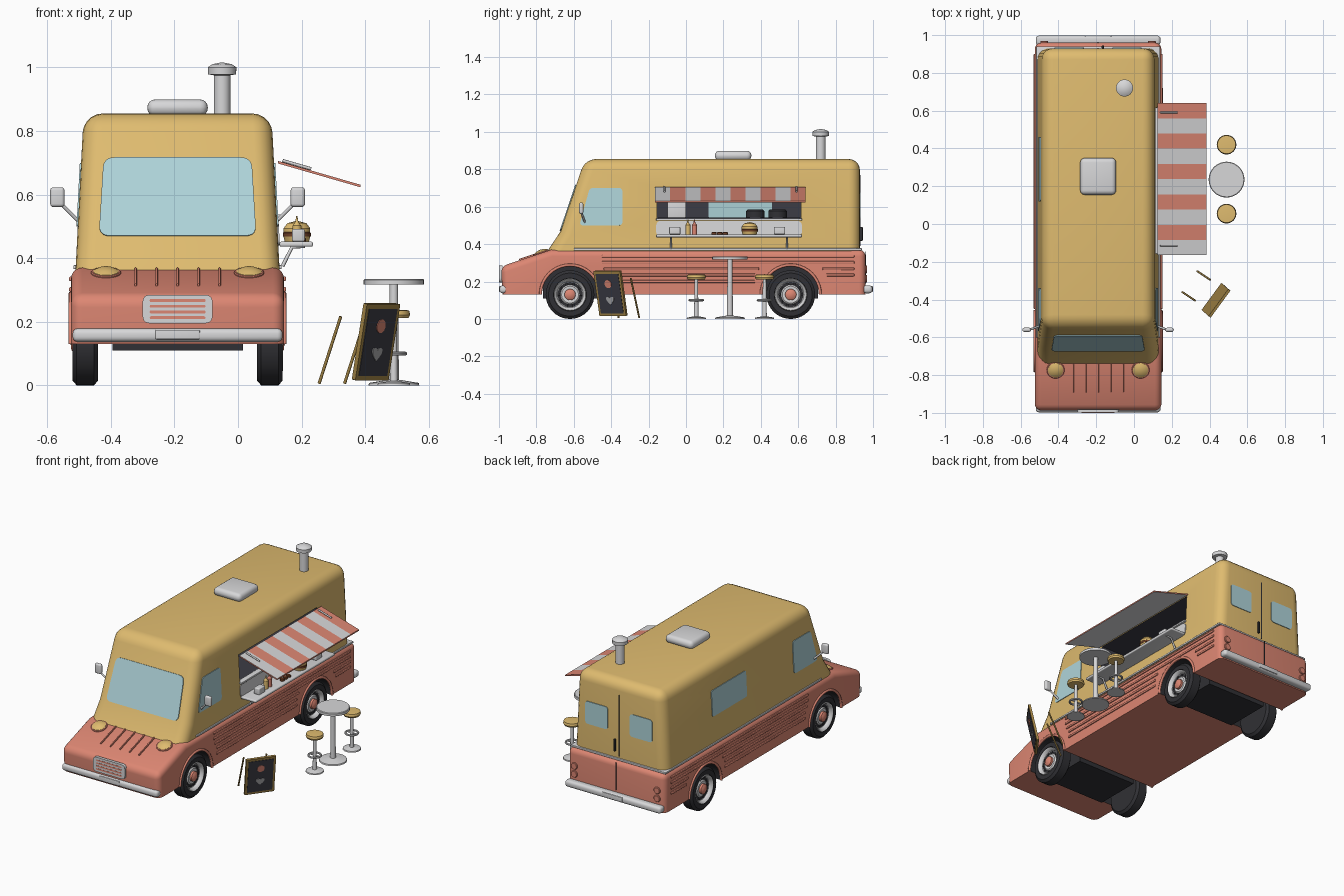
import bpy, bmesh, math
from mathutils import Vector, Matrix

if "Cube" in bpy.data.objects:
    bpy.data.objects.remove(bpy.data.objects["Cube"])


def material(name, *rgb):
    m = bpy.data.materials.new(name)
    m.use_nodes = True
    m.diffuse_color = (*rgb, 1)
    m.node_tree.nodes["Principled BSDF"].inputs["Base Color"].default_value = (*rgb, 1)
    return m


YELLOW = material("mustard_paint", .74, .50, .16)
CORAL = material("coral_paint", .72, .24, .17)
METAL = material("pale_metal", .68, .68, .69)
RUBBER = material("dark_rubber", .03, .03, .035)
GLASS = material("pale_glass", .43, .66, .70)
INSIDE = material("dark_interior", .045, .045, .06)
WOOD = material("wood", .36, .23, .06)
BROWN = material("brown_food", .16, .05, .02)
CHALK = material("grey_chalk", .40, .40, .41)
CX = -.19  # centre line of the vehicle


def finish(name, bm, *mats):
    bmesh.ops.recalc_face_normals(bm, faces=bm.faces)
    me = bpy.data.meshes.new(name)
    bm.to_mesh(me)
    bm.free()
    for m in mats:
        me.materials.append(m)
    ob = bpy.data.objects.new(name, me)
    bpy.context.collection.objects.link(ob)
    return ob


def box(name, c, size, mat, bevel=0, turn=Matrix()):
    bm = bmesh.new()
    bmesh.ops.create_cube(bm, size=1, matrix=Matrix.Diagonal((*size, 1)))
    if bevel:
        bmesh.ops.bevel(bm, geom=bm.edges[:], offset=bevel, segments=4, profile=.5, affect='EDGES')
    bm.transform(Matrix.Translation(c) @ turn)
    return finish(name, bm, mat)


def lathe(name, profile, c, mat, axis=(0, 0, 1), steps=32):
    bm = bmesh.new()
    vs = [bm.verts.new((r, 0, z)) for r, z in profile]
    es = [bm.edges.new(p) for p in zip(vs, vs[1:])]
    bmesh.ops.spin(bm, geom=vs + es, cent=(0, 0, 0), axis=(0, 0, 1), angle=math.tau, steps=steps)
    bmesh.ops.remove_doubles(bm, verts=bm.verts, dist=.0002)
    turn = Vector(axis).to_track_quat('Z', 'Y').to_matrix().to_4x4()
    bm.transform(Matrix.Translation(c) @ turn)
    return finish(name, bm, mat)


def disc(name, c, r, h, mat, axis=(0, 0, 1)):
    e = min(r, h) * .2
    return lathe(name, [(0, 0), (r, 0), (r, h - e), (r - e, h), (0, h)], c, mat, axis)


def tube(name, pts, r, mat):
    cu = bpy.data.curves.new(name, 'CURVE')
    cu.dimensions, cu.bevel_depth, cu.bevel_resolution, cu.use_fill_caps = '3D', r, 2, True
    sp = cu.splines.new('POLY')
    sp.points.add(len(pts) - 1)
    for p, q in zip(sp.points, pts):
        p.co = (*q, 1)
    cu.materials.append(mat)
    ob = bpy.data.objects.new(name, cu)
    bpy.context.collection.objects.link(ob)


def rounded(pts, r, n=5):
    """Round the corners of a flat outline."""
    out, pts = [], [Vector(p) for p in pts]
    for i, p in enumerate(pts):
        a = p + (pts[i - 1] - p).normalized() * r
        b = p + (pts[(i + 1) % len(pts)] - p).normalized() * r
        for k in range(n + 1):
            t = k / n
            out.append(a * (1 - t) ** 2 + p * 2 * t * (1 - t) + b * t * t)
    return out


def rect(w, h, r, top=None):
    w, t, h = w / 2, (top or w) / 2, h / 2
    return rounded([(-w, -h), (w, -h), (t, h), (-t, h)], r)


def plate(name, pts, origin, u, v, mat, t=.006):
    u, v = Vector(u).normalized(), Vector(v).normalized()
    n = u.cross(v).normalized()
    bm = bmesh.new()
    lo, hi = [[bm.verts.new(Vector(origin) + u * p[0] + v * p[1] + n * d) for p in pts]
              for d in (-t / 2, t / 2)]
    bm.faces.new(lo[::-1])
    bm.faces.new(hi)
    for i in range(len(pts)):
        bm.faces.new((lo[i - 1], lo[i], hi[i], hi[i - 1]))
    return finish(name, bm, mat)


def hull(name, profile, half_width, bevel, *mats):
    """Side profile pulled across the vehicle, with all but the bottom edges rounded."""
    bm = bmesh.new()
    rows = [[bm.verts.new((CX + s * half_width(z), y, z)) for y, z in profile] for s in (-1, 1)]
    for row in rows:
        bm.faces.new(row)
    for i in range(len(profile)):
        bm.faces.new((rows[0][i - 1], rows[0][i], rows[1][i], rows[1][i - 1]))
    bmesh.ops.recalc_face_normals(bm, faces=bm.faces)
    low = min(z for y, z in profile) + .001
    edges = [e for e in bm.edges if e.calc_face_angle() > .5 and max(v.co.z for v in e.verts) > low]
    bmesh.ops.bevel(bm, geom=edges, offset=bevel, segments=5, profile=.5, affect='EDGES')
    return finish(name, bm, *mats)


def cut(ob, cutter):
    mod = ob.modifiers.new("cut", 'BOOLEAN')
    mod.operation, mod.solver, mod.object = 'DIFFERENCE', 'EXACT', cutter
    bpy.context.view_layer.objects.active = ob
    bpy.ops.object.modifier_apply(modifier=mod.name)
    bpy.data.objects.remove(cutter)


def wall(z):
    return .322 - .052 * (z - .34)


# Upper body with the serving hatch
upper = hull("upper_body", [(-.755, .34), (-.67, .47), (-.54, .855), (.93, .855), (.93, .34)],
             wall, .06, YELLOW, INSIDE)
cut(upper, box("hatch_cutter", (-.13, .23, .617), (.66, .77, .176), INSIDE))
for f in upper.data.polygons:
    c = f.center
    if -.47 < c.x < .1 and -.156 < c.y < .616 and .52 < c.z < .71:
        f.material_index = 1

# Lower body with wheel arches
AXLES = (-.62, .56)
lower = hull("lower_body", [(-.98, .13), (-.99, .28), (-.72, .37), (.96, .37), (.96, .13)],
             lambda z: .335, .035, CORAL, RUBBER)
for y in AXLES:
    cut(lower, disc("arch_cutter", (-1, y, .13), .155, 2, RUBBER, (1, 0, 0)))
    box("axle_housing", (CX, y, .195), (.41, .29, .17), RUBBER)
for f in lower.data.polygons:
    if abs(f.normal.x) < .5 and any(math.hypot(f.center.y - y, f.center.z - .13) < .157 for y in AXLES):
        f.material_index = 1
box("waist_trim", (CX, .17, .372), (.655, 1.54, .012), METAL, .003)

# Wheels, arch lips and side ribs
for s in (-1, 1):
    side = CX + s * .335
    for y in AXLES:
        c, ax = (CX + s * .29, y, .13), (s, 0, 0)
        lathe("tyre", [(0, -.04), (.115, -.04), (.13, -.027), (.13, .027), (.115, .04), (.088, .04),
                       (.08, .02), (0, .015)], c, RUBBER, ax, 40)
        lathe("wheel_rim", [(0, .02), (.045, .024), (.055, .016), (.07, .02), (.075, .034),
                            (.084, .041), (.088, .03)], c, METAL, ax)
        lathe("hub_cap", [(.03, .02), (.03, .036), (.018, .044), (0, .046)], c, CORAL, ax)
        for k in range(10):
            a = math.tau * k / 10
            disc("rim_hole", (c[0] + s * .016, y + .06 * math.cos(a), .13 + .06 * math.sin(a)),
                 .007, .006, RUBBER, ax)
        arc = [math.pi * k / 20 for k in range(21)]
        tube("arch_lip", [(side, y + .158 * math.cos(a), .13 + .158 * math.sin(a)) for a in arc], .008, CORAL)
    for z, y0, y1 in ((.335, -.45, .9), (.302, -.45, .9), (.268, -.44, .39), (.235, -.42, .37),
                      (.2, -.42, .37), (.268, .73, .9), (.235, .75, .9)):
        box("side_rib", (side, (y0 + y1) / 2, z), (.012, y1 - y0, .014), CORAL, .004)
    # Cab window and mirror
    w = (CX + s * (wall(.6) + .001), -.45, .6)
    shape = [(-.12, -.1), (.11, -.1), (.11, .1), (-.065, .1)]
    shape = rounded(shape if s > 0 else [(-a, b) for a, b in shape[::-1]], .02)
    plate("cab_window", shape, w, (0, s, 0), (-s * .052, 0, 1), GLASS)
    box("side_mirror", (CX + s * .378, -.56, .592), (.045, .022, .062), METAL, .01)
    tube("mirror_arm", [(CX + s * .31, -.54, .515), (CX + s * .365, -.56, .57)], .006, METAL)
    # Headlight
    tilt = (0, -.32, .95)
    x = CX + s * .225
    disc("headlight_rim", (x, -.77, .346), .047, .013, CORAL, tilt)
    lathe("headlight", [(.042, 0), (.04, .014), (.025, .022), (0, .026)], (x, -.77, .346), YELLOW, tilt)
    # Rear door window and tail lights
    plate("rear_window", rect(.155, .14, .02), (CX + s * .153, .931, .605), (-1, 0, 0), (0, 0, 1), GLASS)
    for z in (.215, .265):
        disc("tail_light", (CX + s * .285, .955, z), .021, .014, CORAL, (0, 1, 0))

# Windscreen and left-over windows
plate("windscreen", rect(.495, .26, .035, .465), (CX, -.63, .593), (1, 0, 0), (0, .13, .385), GLASS, .008)
for name, x in (("kitchen_window", CX - wall(.617) - .001), ("kitchen_window_inside", -.458)):
    plate(name, rect(.34, .16, .015), (x, .29, .617), (0, -1, 0), (.052, 0, 1), GLASS)

# Hood ribs, grille, bumpers
for k in range(-2, 3):
    box("hood_rib", (CX + k * .066, -.815, .339), (.008, .16, .014), CORAL, .003,
        Matrix.Rotation(math.atan2(.09, .27), 4, 'X'))
plate("grille_frame", rect(.22, .09, .025), (CX, -.99, .24), (1, 0, 0), (0, 0, 1), METAL, .018)
for k in range(4):
    plate("grille_slot", rect(.175, .009, .004), (CX, -.998, .213 + k * .018), (1, 0, 0), (0, 0, 1), CORAL, .004)
for s in (-1, 1):
    box("bumper", (CX, s * .972, .158), (.66, .05, .042), METAL, .016)
    box("number_plate", (CX, s * .993, .16), (.14, .012, .03), METAL, .004)

# Rear door seam and handle
for y, z, h in ((.931, .58, .38), (.961, .275, .17)):
    box("door_seam", (CX, y, z), (.005, .004, h), RUBBER)
box("door_handle", (CX + .025, .937, .455), (.012, .016, .075), RUBBER, .004)

# Roof vent and chimney
box("roof_vent", (CX, .252, .873), (.19, .195, .052), METAL, .024)
lathe("chimney", [(0, .84), (.026, .84), (.026, .975), (.044, .978), (.045, 1), (.03, 1.01), (0, 1.016)],
      (-.05, .72, 0), METAL)

# Striped awning: stripes on top, plain underneath
bm = bmesh.new()
N, run = 10, .0805
for k in range(N):
    quad = [(.125, .706), (.385, .631), (.385, .623), (.125, .698)]
    a, b = [[bm.verts.new((x, -.165 + run * j, z)) for x, z in quad] for j in (k, k + 1)]
    for i in range(4):
        f = bm.faces.new((a[i - 1], a[i], b[i], b[i - 1]))
        f.material_index = k % 2 if i == 1 else 0 if i == 3 else 1
    if k == 0:
        bm.faces.new(a).material_index = 1
    if k == N - 1:
        bm.faces.new(b).material_index = 1
bmesh.ops.remove_doubles(bm, verts=bm.verts, dist=.0001)
finish("awning", bm, METAL, CORAL)
for y in (-.115, .59):
    tube("awning_hinge", [(.14, y, .707), (.23, y, .681)], .005, METAL)

# Serving counter
box("counter", (.183, .23, .444), (.105, .78, .016), METAL, .006)
plate("counter_back", rect(.78, .085, .03), (CX + wall(.485) + .002, .23, .482), (0, 1, 0), (-.052, 0, 1), METAL)
box("hatch_sill", (.12, .23, .532), (.035, .78, .012), METAL, .003)
for y in (-.08, .54):
    tube("counter_bracket", [(.14, y, .375), (.17, y, .435), (.21, y, .438)], .006, METAL)
    box("napkin_box", (.19, y + (.02 if y < 0 else -.04), .472), (.04, .06, .04), METAL, .006)
for y, m in ((.01, YELLOW), (.045, CORAL)):
    lathe("sauce_bottle", [(0, 0), (.014, 0), (.014, .05), (.005, .062), (.002, .08), (0, .08)],
          (.185, y, .452), m, steps=16)
for y in (.15, .18, .21):
    disc("sausage_patty", (.2, y, .452), .014, .012, BROWN)
lathe("bun_bottom", [(0, 0), (.038, 0), (.042, .016), (0, .016)], (.185, .34, .452), YELLOW)
disc("burger_patty", (.185, .34, .468), .044, .014, BROWN)
lathe("bun_top", [(.042, 0), (.042, .012), (.03, .028), (0, .036)], (.185, .34, .482), YELLOW)

# Kitchen fittings
box("kitchen_worktop", (-.35, .23, .536), (.2, .76, .012), INSIDE)
box("fridge", (-.36, -.05, .585), (.15, .1, .09), METAL, .006)
for y in (.37, .49):
    disc("cooking_pot", (-.3, y, .54), .05, .045, RUBBER)

# Table and stools
disc("table_top", (.49, .235, .317), .095, .018, METAL)
lathe("table_stand", [(0, 0), (.08, 0), (.078, .008), (.016, .018), (.013, .318), (0, .318)], (.49, .235, 0), METAL)
for y in (.055, .42):
    lathe("stool_seat", [(0, .212), (.046, .212), (.051, .222), (.048, .236), (0, .239)], (.49, y, 0), YELLOW)
    lathe("stool_stand", [(0, 0), (.052, 0), (.05, .007), (.012, .014), (.009, .214), (0, .214)], (.49, y, 0), METAL)
    ring = [(.036 + .006 * math.cos(a), .1 + .006 * math.sin(a)) for a in (k * math.tau / 8 for k in range(9))]
    lathe("foot_ring", ring, (.49, y, 0), METAL)
    tube("foot_bar", [(.454, y, .1), (.526, y, .1)], .004, METAL)

# Pavement menu board
u, v = Vector((.105, .143, 0)).normalized(), Vector((.037, -.033, .24)).normalized()
n = u.cross(v)
mid = Vector((.434, -.404, .137))
plate("menu_frame", rect(.177, .245, .004), mid, u, v, WOOD, .014)
plate("menu_panel", rect(.15, .215, .003), mid + n * .007, u, v, INSIDE, .004)
turns = [math.tau * k / 32 for k in range(32)]
plate("chalk_treat", [(.022 * math.cos(a), .022 * math.sin(a)) for a in turns],
      mid + n * .01 + v * .052, u, v, CORAL, .003)
plate("chalk_heart", [(.0016 * 16 * math.sin(a) ** 3, -.0016 * (
    -13 * math.cos(a) + 5 * math.cos(2 * a) + 2 * math.cos(3 * a))) for a in turns],
      mid + n * .01 - v * .035, u, v, CHALK, .003)
for x, y in ((.255, -.36), (.335, -.25)):
    tube("board_leg", [(x, y, .006), (x + .068, y - .045, .217)], .005, WOOD)

# Shading
for ob in bpy.context.collection.objects:
    ob.select_set(ob.type == 'MESH')
bpy.context.view_layer.objects.active = upper
bpy.ops.object.shade_smooth_by_angle(angle=math.radians(35))
